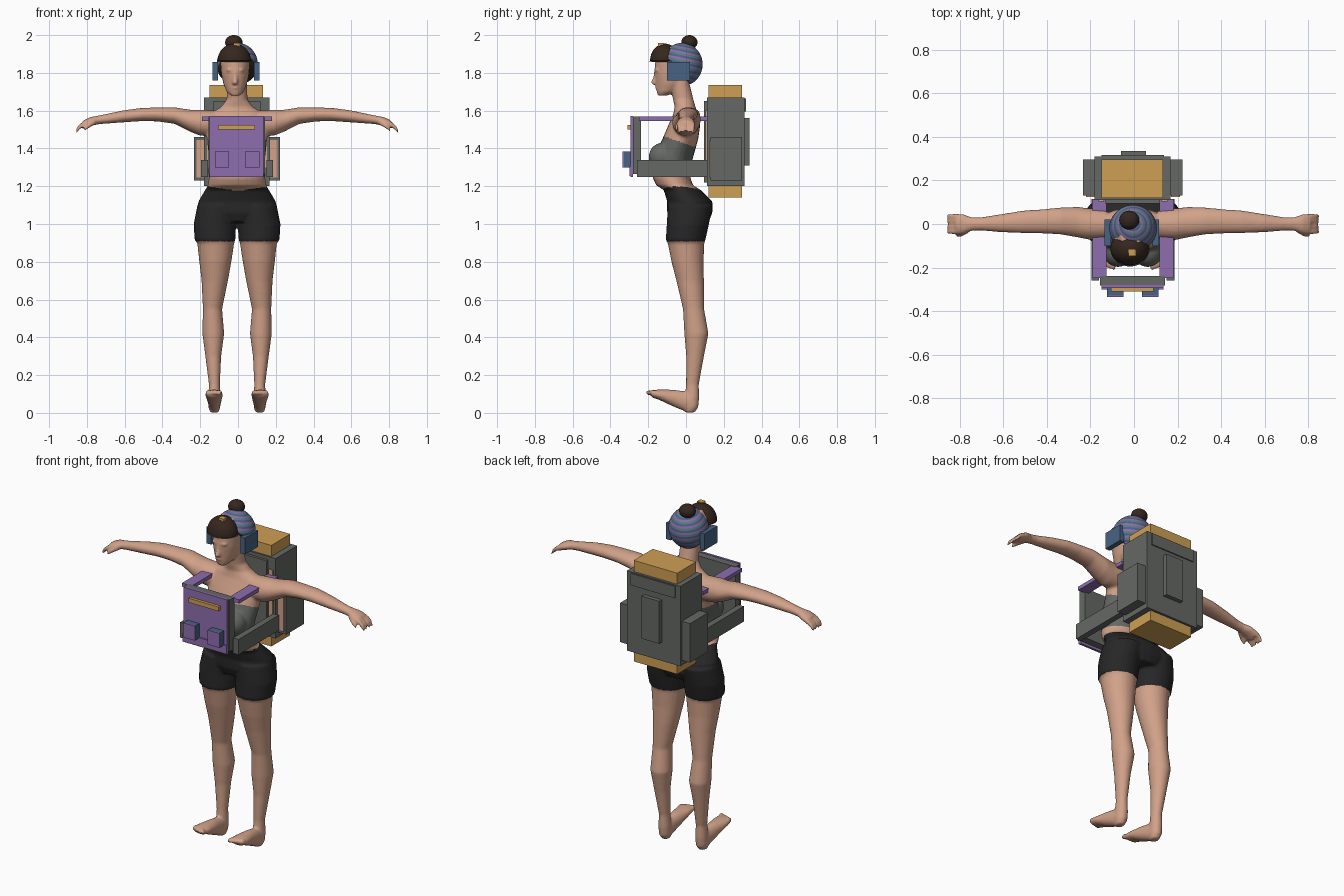
import bpy
import bmesh
import math
from mathutils import Matrix, Vector

cube = bpy.data.objects.get("Cube")
if cube:
    bpy.data.objects.remove(cube, do_unlink=True)


# Materials
def material(name, red, green, blue):
    mat = bpy.data.materials.new(name)
    mat.use_nodes = True
    mat.diffuse_color = (red, green, blue, 1)
    shader = mat.node_tree.nodes["Principled BSDF"]
    shader.inputs["Base Color"].default_value = (red, green, blue, 1)
    shader.inputs["Roughness"].default_value = 0.8
    return mat


SKIN = material("skin", 0.64, 0.36, 0.25)
BLACK = material("black cloth", 0.02, 0.02, 0.021)
GREY = material("grey fabric", 0.13, 0.14, 0.13)
GOLD = material("gold", 0.62, 0.35, 0.09)
PURPLE = material("purple", 0.27, 0.155, 0.42)
BLUE = material("slate blue", 0.065, 0.125, 0.23)
TEAL = material("dusty teal", 0.11, 0.2, 0.22)
HAIR = material("dark brown hair", 0.035, 0.02, 0.013)

MIDDLE = -0.005   # the body's mirror plane
HEAD_X = -0.015


# Helpers
def finish(name, bm, mats, smooth=False):
    bmesh.ops.recalc_face_normals(bm, faces=bm.faces)
    mesh = bpy.data.meshes.new(name)
    bm.to_mesh(mesh)
    bm.free()
    for mat in mats:
        mesh.materials.append(mat)
    mesh.polygons.foreach_set("use_smooth", [smooth] * len(mesh.polygons))
    obj = bpy.data.objects.new(name, mesh)
    bpy.context.collection.objects.link(obj)
    return obj


def box(name, xs, ys, zs, mat):
    bm = bmesh.new()
    middle = Vector([sum(pair) / 2 for pair in (xs, ys, zs)])
    size = [pair[1] - pair[0] for pair in (xs, ys, zs)]
    bmesh.ops.create_cube(bm, size=1, matrix=Matrix.LocRotScale(middle, None, Vector(size)))
    return finish(name, bm, [mat])


def ball(bm, center, radii, tilt=0, segments=32, rings=20):
    turn = Matrix.Rotation(tilt, 4, "X")
    place = Matrix.Translation(center) @ Matrix.Diagonal((*radii, 1)) @ turn
    bmesh.ops.create_uvsphere(bm, u_segments=segments, v_segments=rings, radius=1, matrix=place)


def loft(bm, stations, axis="z", side=1, shift=MIDDLE, sides=24):
    """Skin elliptical rings that lie across the given axis."""
    spans = {"z": ((1, 0, 0), (0, 1, 0)), "x": ((0, 1, 0), (0, 0, 1)), "y": ((1, 0, 0), (0, 0, 1))}
    u, v = (Vector(direction) for direction in spans[axis])
    rings = []
    for x, y, z, a, b in stations:
        center = Vector((shift + side * x, y, z))
        angles = [math.tau * i / sides for i in range(sides)]
        rings.append([bm.verts.new(center + u * a * math.cos(t) + v * b * math.sin(t)) for t in angles])
    for low, high in zip(rings, rings[1:]):
        for i in range(sides):
            j = (i + 1) % sides
            bm.faces.new((low[i], low[j], high[j], high[i]))
    bm.faces.new(rings[0])
    bm.faces.new(rings[-1])


# Body masses: torso, neck and face as stacked rings
bm = bmesh.new()
loft(bm, [(0, .02, 1.01, .12, .1), (0, .02, 1.06, .215, .12), (0, .02, 1.12, .205, .12),
          (0, -.02, 1.18, .17, .098), (0, -.06, 1.205, .155, .098), (0, -.075, 1.24, .15, .1),
          (0, -.078, 1.3, .145, .1), (0, -.065, 1.36, .15, .105), (0, -.03, 1.45, .16, .095),
          (0, -.01, 1.52, .17, .085), (0, 0, 1.58, .15, .068), (0, -.005, 1.62, .085, .055),
          (0, -.015, 1.66, .055, .054), (0, -.035, 1.76, .052, .05)])
loft(bm, [(0, -.125, 1.68, .025, .025), (0, -.102, 1.7, .045, .053), (0, -.08, 1.74, .062, .08),
          (0, -.07, 1.79, .073, .096), (0, -.065, 1.85, .078, .1), (0, -.06, 1.9, .075, .095),
          (0, -.05, 1.94, .045, .055)], shift=HEAD_X)
# Nose, lips and brow
loft(bm, [(0, -.171, 1.738, .013, .006), (0, -.172, 1.748, .015, .014),
          (0, -.165, 1.775, .009, .01), (0, -.16, 1.81, .008, .008)], shift=HEAD_X)
ball(bm, (HEAD_X, -.151, 1.722), (.022, .012, .009))
ball(bm, (HEAD_X, -.154, 1.815), (.05, .014, .01))

for side in (-1, 1):
    ball(bm, (MIDDLE + side * .068, -.125, 1.355), (.07, .072, .075))
    # Leg
    loft(bm, [(.1, .022, 1.1, .11, .118), (.118, .01, 1.0, .112, .112), (.117, -.002, .915, .108, .105),
              (.113, 0, .9, .098, .097), (.115, .008, .8, .085, .085), (.118, .022, .7, .07, .073),
              (.13, .04, .55, .051, .056), (.126, .055, .42, .058, .064), (.126, .048, .3, .042, .047),
              (.12, .034, .15, .029, .034), (.12, .033, .08, .033, .037), (.12, .027, .03, .032, .038),
              (.12, .02, .002, .022, .026)], side=side)
    # Foot with toes
    loft(bm, [(.12, .05, .05, .03, .032), (.12, 0, .06, .034, .054), (.12, -.07, .079, .04, .044),
              (.122, -.14, .096, .047, .028), (.122, -.18, .101, .044, .02)], "y", side)
    for toe in range(5):
        ball(bm, (MIDDLE + side * (.088 + toe * .017), -.192 + toe * .006, .106), (.01, .021, .014))
    # Arm and palm
    loft(bm, [(.12, 0, 1.53, .07, .07), (.2, 0, 1.537, .072, .068), (.25, .008, 1.547, .07, .058),
              (.33, .014, 1.574, .062, .044), (.42, .012, 1.58, .055, .037), (.5, .01, 1.58, .052, .035),
              (.6, .004, 1.57, .042, .032), (.7, 0, 1.556, .03, .025), (.74, 0, 1.55, .031, .023),
              (.78, 0, 1.541, .046, .024), (.815, 0, 1.526, .048, .022)], "x", side)
    # Curled fingers and thumb
    for finger in range(4):
        y = .036 - finger * .024
        loft(bm, [(.795, y, 1.535, .011, .014), (.825, y, 1.522, .012, .014),
                  (.845, y, 1.502, .011, .015), (.853, y, 1.488, .008, .009)], "x", side, sides=10)
    loft(bm, [(.75, -.025, 1.54, .014, .014), (.785, -.047, 1.52, .012, .013),
              (.81, -.052, 1.5, .009, .01)], "x", side, sides=10)

# Fuse the masses into one soft skin
rough = finish("rough_body", bm, [SKIN])
remesh = rough.modifiers.new("fuse", "REMESH")
remesh.mode = "VOXEL"
remesh.voxel_size = 0.007
soften = rough.modifiers.new("soften", "SMOOTH")
soften.factor = 0.5
soften.iterations = 5
graph = bpy.context.evaluated_depsgraph_get()
skin_mesh = bpy.data.meshes.new_from_object(rough.evaluated_get(graph))
bpy.data.objects.remove(rough, do_unlink=True)
body = bpy.data.objects.new("body", skin_mesh)
bpy.context.collection.objects.link(body)

# Shorts and cropped top are coloured by height on the body
skin_mesh.materials.clear()
for mat in (SKIN, BLACK, GREY):
    skin_mesh.materials.append(mat)
for face in skin_mesh.polygons:
    x, y, z = face.center
    face.use_smooth = True
    face.material_index = 0
    if .908 < z < 1.175 + .15 * abs(x):
        face.material_index = 1
    elif 1.25 < z < 1.48 - .35 * (y + .16) and abs(x) < .18:
        face.material_index = 2

# Striped cap, cut away around the face and nape
bm = bmesh.new()
cap_center = Vector((-.004, -.02, 1.845))
tilt = -0.2
ball(bm, cap_center, (.109, .108, .114), tilt, 48, 30)
crown = Vector((0, -math.sin(tilt), math.cos(tilt)))
for face in bm.faces:
    offset = face.calc_center_median() - cap_center
    band = int(offset.normalized().angle(crown) / math.pi * 30)
    face.material_index = band % 3
cut = bmesh.ops.bisect_plane(bm, geom=bm.verts[:] + bm.edges[:] + bm.faces[:],
                             plane_co=(0, -.09, 1.87), plane_no=(0, -.14, -.12), clear_outer=True)
rim = [e for e in bm.edges if e.is_boundary]
for face in bmesh.ops.holes_fill(bm, edges=rim)["faces"]:
    face.material_index = 3
finish("striped_cap", bm, [PURPLE, TEAL, BLUE, HAIR], True)

# Front hair, bun, brim and hair clip
bm = bmesh.new()
ball(bm, (HEAD_X - .005, -.112, 1.865), (.088, .078, .09))
bmesh.ops.bisect_plane(bm, geom=bm.verts[:] + bm.edges[:] + bm.faces[:],
                       plane_co=(0, 0, 1.864), plane_no=(0, 0, -1), clear_outer=True)
bmesh.ops.holes_fill(bm, edges=[e for e in bm.edges if e.is_boundary])
finish("front_hair", bm, [HAIR], True)
bm = bmesh.new()
ball(bm, (-.022, .018, 1.962), (.046, .043, .038))
finish("hair_bun", bm, [HAIR], True)
bm = bmesh.new()
ball(bm, (HEAD_X - .003, -.112, 1.862), (.09, .083, .006))
finish("cap_brim", bm, [GREY], True)
box("hair_clip", (-.025, .01), (-.147, -.118), (1.935, 1.958), GOLD)

# Ear cups
box("left_ear_cup", (.085, .115), (-.1, .02), (1.76, 1.857), BLUE)
box("right_ear_cup", (-.135, -.105), (-.1, .02), (1.76, 1.857), BLUE)

# Backpack
box("pack_body", (-.18, .168), (.11, .31), (1.2, 1.67), GREY)
box("pack_lining", (-.15, .133), (.12, .296), (1.14, 1.735), GOLD)
box("pack_back_pad", (-.13, .12), (.095, .112), (1.22, 1.65), GREY)
box("pack_rear_panel", (-.06, .055), (.308, .335), (1.31, 1.56), GREY)
box("pack_rear_flap", (-.15, .138), (.308, .317), (1.595, 1.665), GREY)

for side, label in ((-1, "right"), (1, "left")):
    def across(inner, outer):
        return sorted(MIDDLE + side * value for value in (inner, outer))
    box(label + "_side_pouch", across(.17, .228), (.13, .296), (1.23, 1.46), GREY)
    box(label + "_pouch_front", across(.175, .215), (.124, .131), (1.245, 1.445), SKIN)
    box(label + "_pack_trim", across(.132, .158), (.104, .111), (1.3, 1.6), SKIN)
    # Harness beams joining the pack to the chest panel
    box(label + "_waist_beam", across(.155, .19), (-.26, .115), (1.25, 1.34), GREY)
    box(label + "_shoulder_strap", across(.122, .186), (-.248, .115), (1.546, 1.568), PURPLE)
    # Chest pouch with a purple cover
    box(label + "_chest_pouch", across(.042, .118), (-.328, -.292), (1.3, 1.385), BLUE)
    box(label + "_pouch_cover", across(.042, .118), (-.335, -.327), (1.3, 1.385), PURPLE)

# Chest panel
box("chest_panel", (-.155, .143), (-.281, -.238), (1.265, 1.57), GREY)
box("chest_plate", (-.15, .135), (-.293, -.28), (1.25, 1.572), PURPLE)
box("chest_plate_lip", (-.15, .135), (-.3, -.29), (1.255, 1.305), PURPLE)
box("chest_gold_bar", (-.105, .09), (-.31, -.292), (1.5, 1.525), GOLD)
